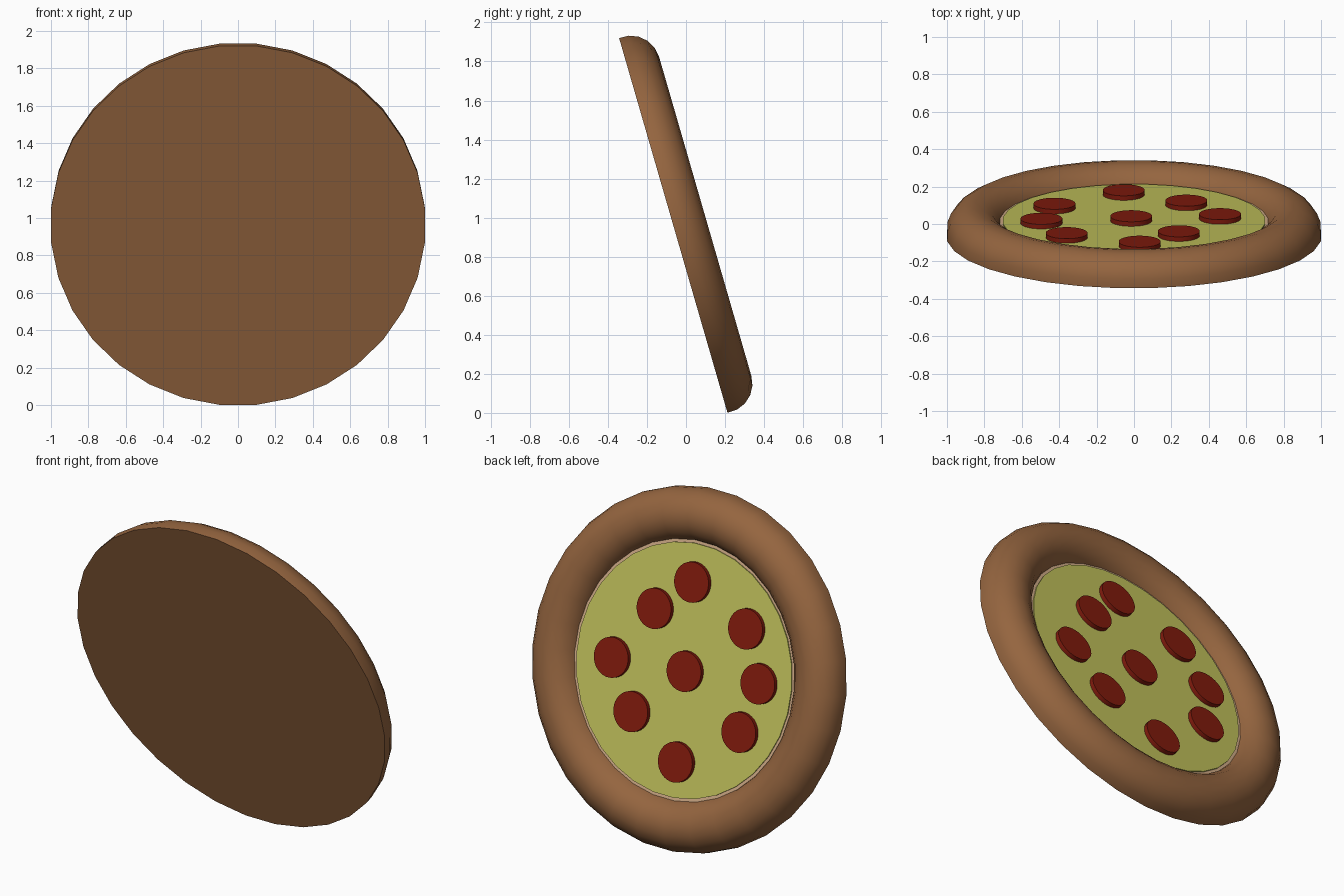
import bpy, bmesh
from math import sin, cos, pi, radians, asin, sqrt
from mathutils import Matrix

if "Cube" in bpy.data.objects:
    bpy.data.objects.remove(bpy.data.objects["Cube"])

# Tilted frame: local z is the pizza's face, leaning back toward +y
FRAME = Matrix.Translation((0, -0.065, 0.96)) @ Matrix.Rotation(radians(-73.87), 4, 'X')


def material(name, rgb):
    m = bpy.data.materials.new(name)
    m.diffuse_color = (*rgb, 1)
    m.use_nodes = True
    m.node_tree.nodes["Principled BSDF"].inputs["Base Color"].default_value = m.diffuse_color
    return m


def finish(bm, name, mat):
    bmesh.ops.recalc_face_normals(bm, faces=bm.faces)
    bm.transform(FRAME)
    me = bpy.data.meshes.new(name)
    bm.to_mesh(me)
    bm.free()
    me.materials.append(mat)
    ob = bpy.data.objects.new(name, me)
    bpy.context.collection.objects.link(ob)
    bpy.ops.object.select_all(action='DESELECT')
    ob.select_set(True)
    bpy.context.view_layer.objects.active = ob
    bpy.ops.object.shade_smooth_by_angle(angle=radians(35))
    return ob


def disc(name, x, y, radius, z0, z1, sides, mat):
    bm = bmesh.new()
    place = Matrix.Translation((x, y, (z0 + z1) / 2)) @ Matrix.Rotation(pi / sides, 4, 'Z')
    bmesh.ops.create_cone(bm, cap_ends=True, segments=sides, radius1=radius,
                          radius2=radius, depth=z1 - z0, matrix=place)
    return finish(bm, name, mat)


crust_mat = material("crust_brown", (0.30, 0.13, 0.05))
dough_mat = material("dough_pale", (0.68, 0.44, 0.26))
cheese_mat = material("cheese_yellow", (0.56, 0.56, 0.11))
red_mat = material("pepperoni_red", (0.23, 0.011, 0.004))

# Crust: round rim cut flat underneath, closed by a base disc
SIDES, MAJOR, MINOR, LIFT, STEPS = 32, 0.855, 0.15, 0.02, 10
start = -asin(LIFT / MINOR)
arc = [start + (pi - 2 * start) * i / STEPS for i in range(STEPS + 1)]
profile = [(MAJOR + MINOR * cos(a), LIFT + MINOR * sin(a)) for a in arc]
bm = bmesh.new()
rings = []
for r, z in profile:
    rings.append([bm.verts.new((r * cos(2 * pi * (k + 0.5) / SIDES),
                                r * sin(2 * pi * (k + 0.5) / SIDES), z))
                  for k in range(SIDES)])
for a, b in zip(rings, rings[1:]):
    for k in range(SIDES):
        n = (k + 1) % SIDES
        bm.faces.new((a[k], a[n], b[n], b[k]))
bm.faces.new(rings[0])
# the base is shared with the rim's outer edge; the inner edge is capped just above it
for v in rings[-1]:
    v.co.z += 0.004
bm.faces.new(rings[-1])
finish(bm, "crust", crust_mat)

# Dough and cheese layers
disc("dough", 0, 0, 0.745, 0.02, 0.08, 32, dough_mat)
disc("cheese", 0, 0, 0.703, 0.03, 0.087, 32, cheese_mat)

# Pepperoni slices (x, height up the face)
slices = [(-0.015, 0), (-0.055, -0.5), (0.28, -0.3), (0.46, -0.04), (0.24, 0.29),
          (0.03, 0.49), (-0.36, 0.325), (-0.495, 0.05), (-0.425, -0.24)]
for i, (x, up) in enumerate(slices):
    disc(f"pepperoni_{i + 1}", x, -up, 0.112, 0.07, 0.112, 32, red_mat)
